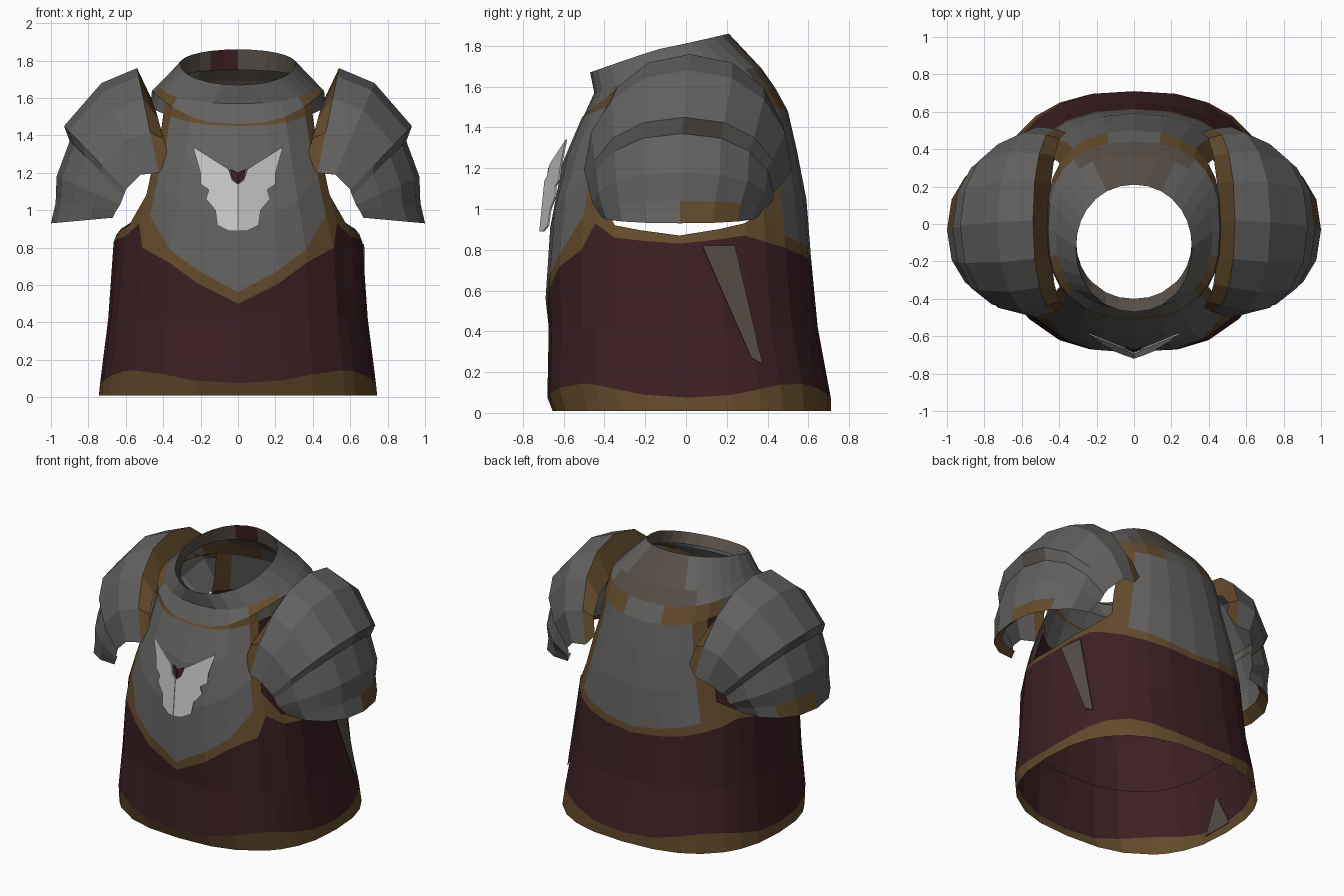
import bpy
import bmesh
from math import sin, cos, pi, radians, copysign

if "Cube" in bpy.data.objects:
    bpy.data.objects.remove(bpy.data.objects["Cube"])


def material(name, rgb):
    m = bpy.data.materials.new(name)
    m.use_nodes = True
    m.diffuse_color = (*rgb, 1)
    bsdf = m.node_tree.nodes["Principled BSDF"]
    bsdf.inputs["Base Color"].default_value = (*rgb, 1)
    bsdf.inputs["Roughness"].default_value = 0.8
    return m


STEEL, GOLD, RED, SILVER, BROWN = range(5)
MATS = [material("steel grey", (0.122, 0.119, 0.117)),
        material("dull gold", (0.125, 0.07, 0.025)),
        material("dark red cloth", (0.046, 0.014, 0.017)),
        material("pale silver", (0.6, 0.6, 0.6)),
        material("worn brown", (0.094, 0.075, 0.062))]


def make_object(name, bm):
    bmesh.ops.recalc_face_normals(bm, faces=bm.faces)
    mesh = bpy.data.meshes.new(name)
    bm.to_mesh(mesh)
    bm.free()
    for m in MATS:
        mesh.materials.append(m)
    ob = bpy.data.objects.new(name, mesh)
    bpy.context.collection.objects.link(ob)
    return ob


def loft(name, rows, rule, closed):
    """Skin rows of points; rule(row, column) gives a material or None for a hole."""
    bm = bmesh.new()
    grid = [[bm.verts.new(p) for p in row] for row in rows]
    n = len(rows[0])
    for r in range(len(rows) - 1):
        for c in range(n if closed else n - 1):
            mat = rule(r, c)
            if mat is None:
                continue
            d = (c + 1) % n
            f = bm.faces.new((grid[r][c], grid[r][d], grid[r + 1][d], grid[r + 1][c]))
            f.material_index = mat
    bmesh.ops.delete(bm, geom=[v for v in bm.verts if not v.link_faces], context='VERTS')
    return make_object(name, bm)


def plate(name, points, mat, thickness=0.008):
    """Thin flat-coloured plate from an outline."""
    bm = bmesh.new()
    f = bm.faces.new([bm.verts.new(p) for p in points])
    f.material_index = mat
    ob = make_object(name, bm)
    mod = ob.modifiers.new("thickness", 'SOLIDIFY')
    mod.thickness = thickness
    mod.offset = 0


def lookup(table, v):
    for (a, p), (b, q) in zip(table, table[1:]):
        if v <= b:
            return p + (q - p) * max(0, v - a) / (b - a)
    return table[-1][1]


def power(v, e):
    return copysign(abs(v) ** e, v)


# Body silhouette: height against front depth, back depth and half width
FRONT = [(0, .65), (.1, .69), (.3, .66), (.57, .69), (.8, .675), (1.1, .65), (1.3, .58), (1.45, .51)]
BACK = [(0, .71), (.1, .71), (.45, .64), (.8, .61), (1, .6), (1.25, .55), (1.38, .53), (1.5, .5)]
SIDE = [(0, .745), (.1, .735), (.45, .69), (.83, .665), (1, .6), (1.15, .565), (1.35, .5), (1.5, .47)]
# Lower and upper edge of the gold border under the plates, by angle from the front
BORDER_LOW = [(0, .5), (14, .61), (28, .72), (46, .8), (54, .93), (65, .86), (90, .83),
              (115, .87), (126, .84), (153, .78), (180, .74)]
BORDER_TOP = [(0, .56), (14, .68), (28, .79), (46, .97), (54, 1.08), (65, .92), (90, .87),
              (115, .93), (126, 1.0), (140, .87), (180, .78)]
HALF = [0, 14, 28, 46, 54, 65, 77, 90, 103, 115, 126, 140, 153, 167, 180]
ANGLES = HALF + [-a for a in HALF[-2:0:-1]]


def ring_point(a, f, b, s, z, e=.8):
    t = radians(a)
    return (s * power(sin(t), e), (b - f) / 2 - (b + f) / 2 * power(cos(t), e), z)


def body_point(a, z, inset=0):
    return ring_point(a, lookup(FRONT, z) - inset, lookup(BACK, z) - inset,
                      lookup(SIDE, z) - inset, z)


def collar_row(f, zf, s, zs, b, zb, e=.8, dip=1):
    row = []
    for a in ANGLES:
        c = cos(radians(a))
        z = zs + ((zf if c > 0 else zb) - zs) * abs(c) ** dip
        row.append(ring_point(a, f, b, s, z, e))
    return row


def column_angle(c):
    a, b = abs(ANGLES[c]), abs(ANGLES[(c + 1) % len(ANGLES)])
    return (a + b) / 2


# Tunic, breastplate and backplate in one open shell
rows = [[body_point(a, .01) for a in ANGLES],
        [body_point(a, .11 - .035 * cos(radians(4 * a))) for a in ANGLES],
        [body_point(a, .42) for a in ANGLES],
        [body_point(a, lookup(BORDER_LOW, abs(a))) for a in ANGLES],
        [body_point(a, lookup(BORDER_TOP, abs(a))) for a in ANGLES]]
for k in (.38, .72):
    rows.append([body_point(a, (1 - k) * lookup(BORDER_TOP, abs(a)) + k * 1.48) for a in ANGLES])
rows += [collar_row(.51, 1.45, .47, 1.55, .5, 1.48, dip=2),
         collar_row(.5, 1.46, .46, 1.64, .44, 1.59, dip=2),
         collar_row(.45, 1.57, .42, 1.68, .37, 1.69),
         collar_row(.47, 1.67, .31, 1.785, .21, 1.86, .95),
         collar_row(.40, 1.62, .31, 1.71, .225, 1.75, .95)]


def torso_rule(r, c):
    a = column_angle(c)
    if r in (0, 3):
        return GOLD
    if r < 3:
        return RED
    if r < 7:
        if 54 < a < 126:
            return None                      # armholes
        return GOLD if 46 < a < 54 or 126 < a < 140 else STEEL
    if r == 7:
        return GOLD if a < 54 or 115 < a < 167 else STEEL
    if r == 8:
        if 46 < a < 77:
            return GOLD                      # shoulder straps
        return BROWN if a > 140 else STEEL
    if r == 9:
        return BROWN if a > 153 else STEEL
    return RED if c in (14, 15) else BROWN   # collar lining


loft("torso_armour", rows, torso_rule, True)

# Red cloth continuing up behind the plates
lining = [[body_point(a, z, .025) for a in ANGLES] for z in (.45, .8, 1.0, 1.25)]
loft("tunic_lining", lining,
     lambda r, c: None if r > 0 and 54 < column_angle(c) < 126 else RED, True)

# Shoulder guards: arcs running front to back, from the neck side to the cuff
# (inner end, crown, half depth, centre depth)
ARCS = [((.365, 1.27), (.45, 1.57), .47, .02), ((.425, 1.2), (.54, 1.76), .49, .02),
        ((.52, 1.19), (.73, 1.68), .51, .01), ((.60, 1.11), (.93, 1.45), .47, -.01),
        ((.61, 1.08), (.90, 1.37), .45, -.02), ((.63, 1.03), (.97, 1.18), .44, -.02),
        ((.65, 1.0), (.975, 1.04), .41, -.03), ((.67, .96), (1.0, .93), .385, -.03),
        ((.67, 1.0), (.93, .99), .35, -.03)]
STEPS = 8


def shoulder_rule(r, c):
    if r in (0, 7) or (r == 6 and c in (4, 5)):
        return GOLD
    return BROWN if r == 3 and c == 4 else STEEL


for side, label in ((1, "left"), (-1, "right")):
    arcs = []
    for (bx, bz), (ox, oz), width, mid in ARCS:
        arc = []
        for i in range(STEPS + 1):
            t = pi * i / STEPS
            arc.append((side * (bx + (ox - bx) * sin(t)), mid - width * power(cos(t), .9),
                        bz + (oz - bz) * sin(t)))
        arcs.append(arc)
    loft(label + "_shoulder_guard", arcs, shoulder_rule, False)


# Winged chest ornament, one plate for each half, with a red centre
def chest(side, x, z, lift=0):
    return (side * x, -.715 + .35 * x + .1 * (z - .9) - lift, z)


WING = [(0, .89), (.05, .89), (.11, .92), (.12, 1.0), (.17, 1.06), (.155, 1.11), (.2, 1.14),
        (.2, 1.2), (.24, 1.34), (.05, 1.22), (.03, 1.16), (0, 1.14)]
GEM = [(0, 1.14), (.03, 1.17), (.04, 1.22), (0, 1.2)]
for side, label in ((1, "left"), (-1, "right")):
    plate(label + "_chest_wing", [chest(side, x, z) for x, z in WING], SILVER)
    plate(label + "_chest_inlay", [chest(side, x, z, -.012) for x, z in GEM], RED)


# Worn patches on the left flank and inside the right hem
def flank(y, z, side, lift):
    x = lookup(SIDE, z) * (1 - abs(y / lookup(BACK, z)) ** 2.5) ** .4
    return (side * (x + lift), y, z)


OUTER = [(.08, .82), (.24, .82), (.375, .24), (.32, .27)]
INNER = [(-.13, .04), (.1, .04), (0, .27)]
plate("flank_patch", [flank(y, z, 1, .008) for y, z in OUTER], BROWN, .006)
plate("hem_patch", [flank(y, z, -1, -.03) for y, z in INNER], BROWN, .006)
